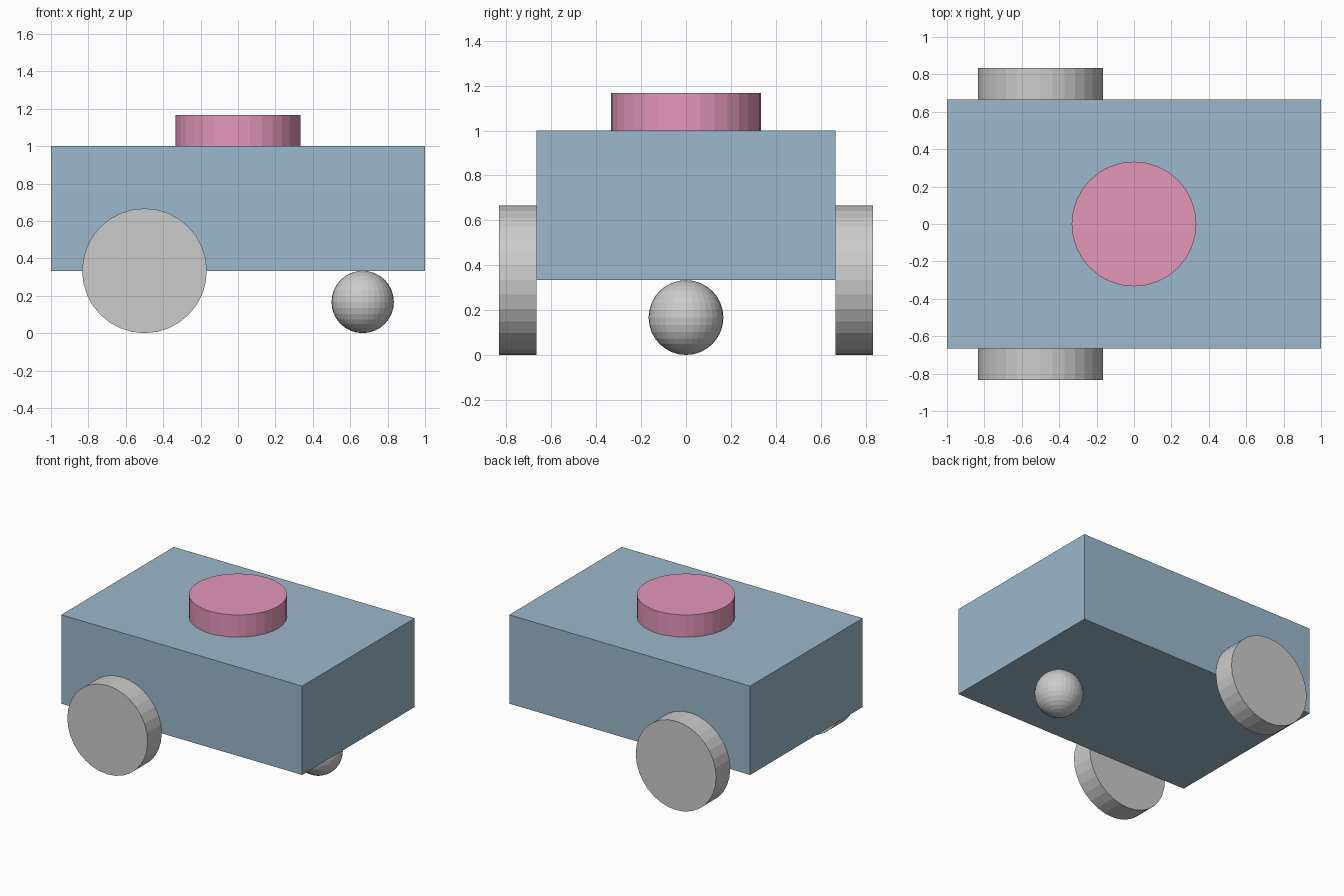
import bpy
import math

if "Cube" in bpy.data.objects:
    bpy.data.objects.remove(bpy.data.objects["Cube"])

U = 1 / 6  # design unit: every dimension is a multiple of it


def material(name, color):
    mat = bpy.data.materials.new(name)
    mat.diffuse_color = color
    mat.use_nodes = True
    mat.node_tree.nodes["Principled BSDF"].inputs["Base Color"].default_value = mat.diffuse_color
    return mat


def finish(name, mat=None):
    obj = bpy.context.object
    obj.name = name
    if mat:
        obj.data.materials.append(mat)
    return obj


def disc(name, location, rotation=(0, 0, 0), mat=None):
    bpy.ops.mesh.primitive_cylinder_add(vertices=32, radius=2 * U, depth=U,
                                        location=location, rotation=rotation)
    return finish(name, mat)


blue = material("blue_paint", (0.33, 0.48, 0.60, 1))
pink = material("pink_paint", (0.78, 0.31, 0.49, 1))

# Box chassis
bpy.ops.mesh.primitive_cube_add(size=1, location=(0, 0, 4 * U))
chassis = finish("chassis", blue)
chassis.scale = (12 * U, 8 * U, 4 * U)
bpy.ops.object.transform_apply(location=False, rotation=False, scale=True)

# Sensor puck on top
disc("top_sensor", (0, 0, 6.5 * U), mat=pink)

# Drive wheels on both sides
for side, label in ((-1, "front"), (1, "back")):
    disc(f"{label}_wheel", (-3 * U, side * 4.5 * U, 2 * U),
         rotation=(math.pi / 2, 0, 0))

# Ball caster
bpy.ops.mesh.primitive_uv_sphere_add(segments=32, ring_count=16, radius=U,
                                     location=(4 * U, 0, U))
finish("ball_caster")
